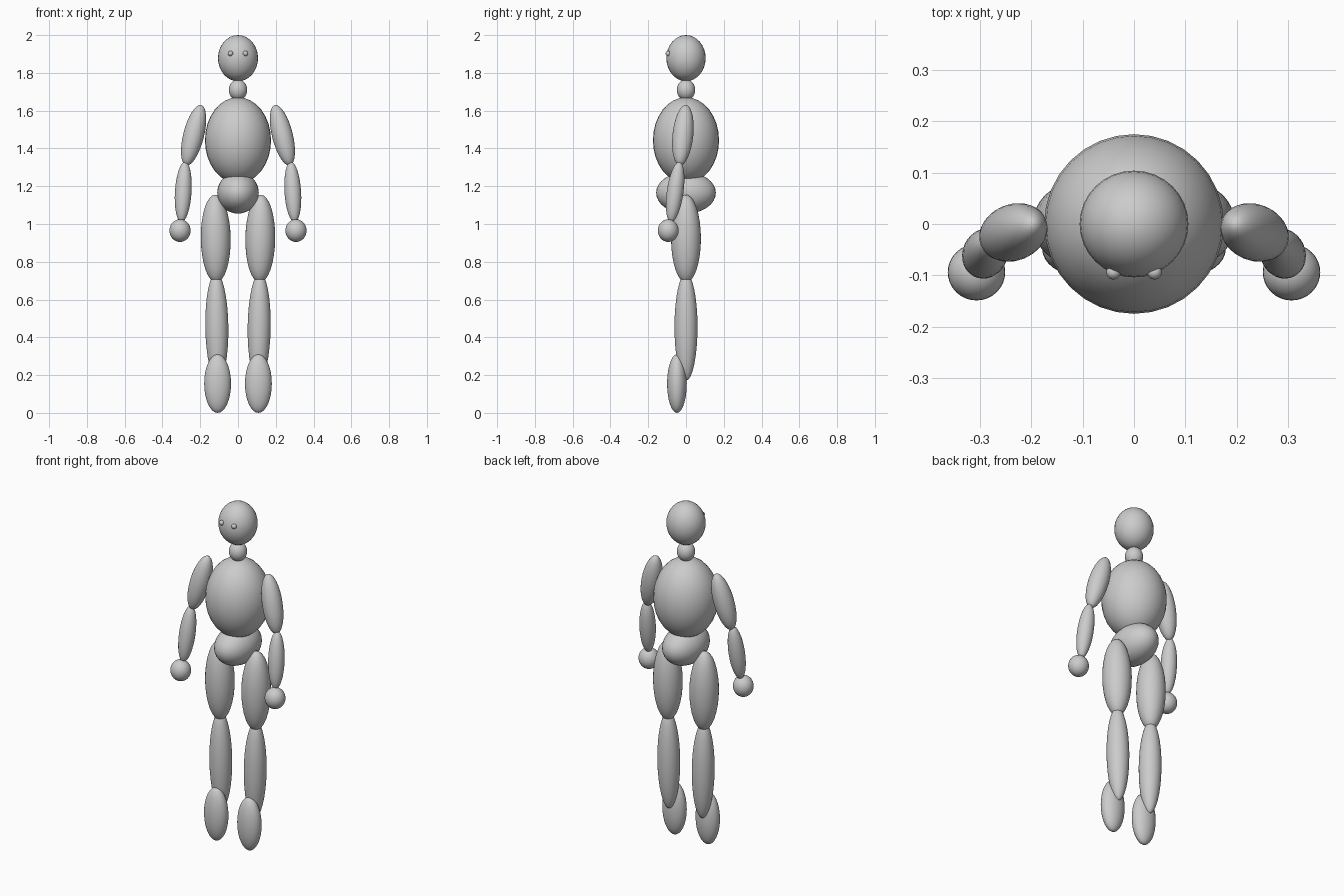
import bpy
from mathutils import Vector

cube = bpy.data.objects.get("Cube")
if cube:
    bpy.data.objects.remove(cube, do_unlink=True)

grey = bpy.data.materials.new("plain grey")
grey.use_nodes = True
colour = (0.6, 0.6, 0.6, 1)
grey.diffuse_color = colour
grey.node_tree.nodes["Principled BSDF"].inputs["Base Color"].default_value = colour


def ellipsoid(name, centre, radii, axis=(0, 0, 1)):
    """Smooth ball stretched to radii, its long z axis turned along axis."""
    bpy.ops.mesh.primitive_uv_sphere_add(segments=32, ring_count=16, location=centre)
    ob = bpy.context.object
    ob.name = name
    ob.scale = radii
    ob.rotation_euler = Vector((0, 0, 1)).rotation_difference(Vector(axis)).to_euler()
    ob.data.materials.append(grey)
    bpy.ops.object.shade_smooth()
    return ob


def limb(name, top, bottom, radius):
    """Ellipsoid spanning two joints."""
    a, b = Vector(top), Vector(bottom)
    ellipsoid(name, (a + b) / 2, (radius, radius, (a - b).length / 2), a - b)


# Head, neck and trunk
ellipsoid("head", (0, 0, 1.878), (0.106, 0.104, 0.122))
ellipsoid("neck", (0, 0, 1.71), (0.049, 0.049, 0.055))
ellipsoid("torso", (0, 0, 1.443), (0.175, 0.175, 0.228))
ellipsoid("pelvis", (0, 0, 1.165), (0.11, 0.158, 0.11))

# Paired parts
for side, s in (("left", 1), ("right", -1)):
    ellipsoid(side + "_eye", (s * 0.04, -0.094, 1.903), (0.014, 0.014, 0.014))
    limb(side + "_upper_arm", (s * 0.195, 0, 1.63), (s * 0.275, -0.033, 1.31), 0.055)
    limb(side + "_forearm", (s * 0.28, -0.035, 1.33), (s * 0.3, -0.08, 1.01), 0.044)
    ellipsoid(side + "_hand", (s * 0.307, -0.094, 0.965), (0.056, 0.055, 0.06))
    limb(side + "_thigh", (s * 0.121, 0, 1.155), (s * 0.115, 0, 0.69), 0.079)
    limb(side + "_shin", (s * 0.116, 0, 0.74), (s * 0.108, 0, 0.17), 0.061)
    ellipsoid(side + "_foot", (s * 0.108, -0.048, 0.155), (0.071, 0.052, 0.155))
